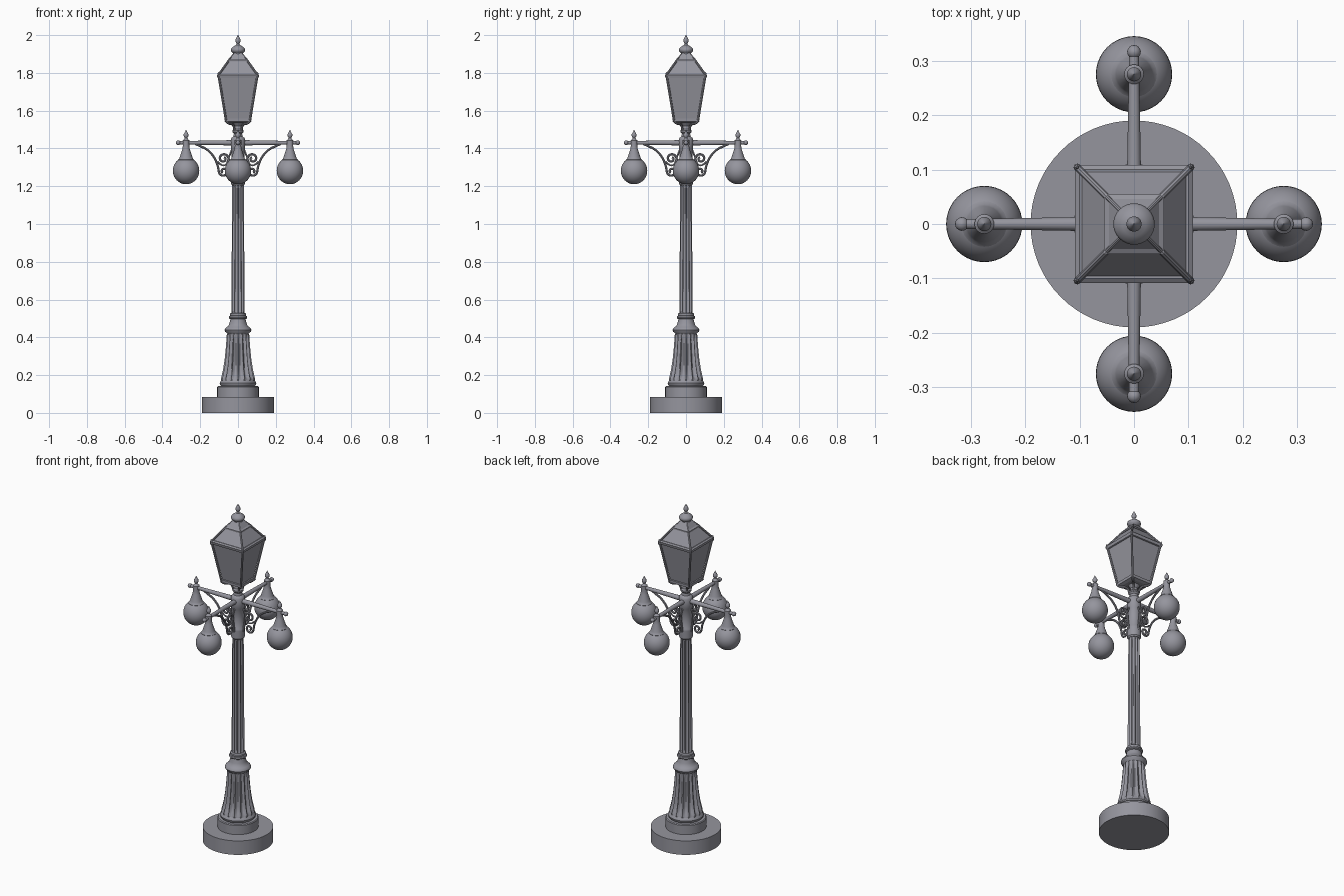
import bpy, bmesh
from math import sin, cos, pi, sqrt, radians
from mathutils import Matrix, Vector

if "Cube" in bpy.data.objects:
    bpy.data.objects.remove(bpy.data.objects["Cube"])

# Dark iron finish for every part
iron = bpy.data.materials.new("iron_grey")
iron.diffuse_color = (0.30, 0.30, 0.34, 1)
iron.use_nodes = True
iron.node_tree.nodes["Principled BSDF"].inputs["Base Color"].default_value = iron.diffuse_color


def finish(bm, name, angle=35):
    bmesh.ops.recalc_face_normals(bm, faces=bm.faces)
    me = bpy.data.meshes.new(name)
    bm.to_mesh(me)
    bm.free()
    me.materials.append(iron)
    ob = bpy.data.objects.new(name, me)
    bpy.context.collection.objects.link(ob)
    bpy.ops.object.select_all(action='DESELECT')
    ob.select_set(True)
    bpy.context.view_layer.objects.active = ob
    bpy.ops.object.shade_smooth_by_angle(angle=radians(angle))
    return ob


def lathe(name, profile, seg=48, flutes=0, square=False, x=0):
    """Revolve (radius, z[, groove depth]) rows; square makes a four-sided loft."""
    bm = bmesh.new()
    if square:
        seg = 4
    rings = []
    for row in profile:
        r, z = row[0], row[1]
        d = row[2] if len(row) > 2 else 0
        ring = []
        for i in range(seg):
            a = 2 * pi * (i + (0.5 if square else 0)) / seg
            rr = r * sqrt(2) if square else r - d * abs(sin(a * flutes / 2))
            ring.append(bm.verts.new((x + rr * cos(a), rr * sin(a), z)))
        rings.append(ring)
    for a, b in zip(rings, rings[1:]):
        for i in range(seg):
            j = (i + 1) % seg
            bm.faces.new((a[i], a[j], b[j], b[i]))
    bm.faces.new(rings[0])
    bm.faces.new(rings[-1])
    return finish(bm, name, 20 if square else 35)


def tube(name, pts, radius, smooth=True):
    """Round bar along a path, converted to mesh."""
    cu = bpy.data.curves.new(name, 'CURVE')
    cu.dimensions = '3D'
    cu.bevel_depth = radius
    cu.bevel_resolution = 2
    cu.resolution_u = 4
    cu.use_fill_caps = True
    cu.materials.append(iron)
    sp = cu.splines.new('NURBS' if smooth else 'POLY')
    sp.points.add(len(pts) - 1)
    for p, co in zip(sp.points, pts):
        p.co = (*co, 1)
    if smooth:
        sp.order_u = 3
        sp.use_endpoint_u = True
    ob = bpy.data.objects.new(name, cu)
    bpy.context.collection.objects.link(ob)
    bpy.ops.object.select_all(action='DESELECT')
    ob.select_set(True)
    bpy.context.view_layer.objects.active = ob
    bpy.ops.object.convert(target='MESH')
    ob = bpy.context.view_layer.objects.active
    bpy.ops.object.shade_smooth_by_angle(angle=radians(40))
    return ob


def spiral(cx, cz, r0, r1, a0, a1, n=12):
    out = []
    for i in range(n + 1):
        t = i / n
        a, r = radians(a0 + (a1 - a0) * t), r0 + (r1 - r0) * t
        out.append((cx + r * cos(a), 0, cz + r * sin(a)))
    return out


def ball(z, r, n=8, squash=1):
    return [(max(r * sin(pi * i / n), 0.0008), z - r * squash * cos(pi * i / n)) for i in range(n + 1)]


def around(ob, offset=(0, 0, 0)):
    """Repeat a part on all four sides."""
    base = Matrix.Translation(offset)
    ob.matrix_world = base
    for k in range(1, 4):
        c = ob.copy()
        c.name = f"{ob.name}_{k + 1}"
        bpy.context.collection.objects.link(c)
        c.matrix_world = Matrix.Rotation(k * pi / 2, 4, 'Z') @ base


# Stepped round plinth
lathe("plinth", [(0.19, 0), (0.19, 0.083)], 64)
lathe("plinth_step", [(0.11, 0.08), (0.11, 0.137), (0.106, 0.142)], 64)

# Flared fluted pedestal and its mouldings
lathe("pedestal_foot", [(0.088, 0.14), (0.095, 0.148), (0.097, 0.157), (0.092, 0.168), (0.084, 0.178)])
lathe("pedestal", [(0.089, 0.165), (0.091, 0.178, 0.004), (0.087, 0.195, 0.014), (0.079, 0.23, 0.015),
                   (0.071, 0.28, 0.014), (0.065, 0.34, 0.012), (0.061, 0.39, 0.011),
                   (0.06, 0.41, 0.006), (0.056, 0.42)], 128, 16)
lathe("pedestal_cap", [(0.052, 0.41), (0.057, 0.42), (0.068, 0.43), (0.071, 0.438), (0.068, 0.446), (0.06, 0.454),
                       (0.052, 0.46), (0.045, 0.475), (0.04, 0.496), (0.047, 0.5), (0.049, 0.506),
                       (0.047, 0.512), (0.041, 0.515), (0.043, 0.52), (0.042, 0.525), (0.035, 0.53)])

# Fluted shaft and collar
lathe("shaft", [(0.034, 0.525), (0.035, 0.545, 0.009), (0.031, 1.19, 0.008), (0.031, 1.215)], 96, 12)
lathe("collar", [(0.031, 1.205), (0.037, 1.213), (0.038, 1.26), (0.038, 1.27), (0.034, 1.276),
                 (0.034, 1.385), (0.038, 1.392), (0.038, 1.447), (0.033, 1.457), (0.024, 1.464),
                 (0.022, 1.478), (0.03, 1.487), (0.03, 1.495), (0.021, 1.503), (0.019, 1.518),
                 (0.03, 1.535), (0.045, 1.548)])

# Arm with end knob
bm = bmesh.new()
bmesh.ops.create_cone(bm, cap_ends=True, segments=20, radius1=0.014, radius2=0.009, depth=0.285,
                      matrix=Matrix.Translation((0.1675, 0, 1.43)) @ Matrix.Rotation(pi / 2, 4, 'Y'))
around(finish(bm, "arm"))
around(lathe("arm_knob", ball(1.43, 0.0125), 16, x=0.316))

# Hanging globe, hood and finial
around(lathe("globe", ball(1.282, 0.07, 20, 1.02), 40, x=0.275))
around(lathe("globe_hood", [(0.04, 1.334), (0.042, 1.341), (0.036, 1.347), (0.033, 1.356), (0.02, 1.395),
                            (0.017, 1.412), (0.018, 1.443), (0.01, 1.449), (0.007, 1.456),
                            (0.013, 1.466), (0.013, 1.474), (0.007, 1.485), (0.001, 1.498)], 24, x=0.275))

# Scrollwork brackets under each arm
around(tube("bracket", [(0.225, 0, 1.424), (0.2, 0, 1.412), (0.165, 0, 1.397), (0.13, 0, 1.362),
                        (0.108, 0, 1.315)] + spiral(0.076, 1.278, 0.027, 0.008, 10, -420), 0.006))
around(tube("scroll", [(0.034, 0, 1.25), (0.043, 0, 1.29), (0.047, 0, 1.325)]
            + spiral(0.077, 1.346, 0.029, 0.008, 190, -250), 0.006))
around(tube("scroll_leaf", [(0.034, 0, 1.39), (0.05, 0, 1.35), (0.062, 0, 1.31), (0.09, 0, 1.31),
                            (0.108, 0, 1.33)], 0.0045))

# Lantern body: inset panes, rims, corner bars, corner tips and legs
lathe("lantern_panes", [(0.059, 1.55), (0.098, 1.782)], square=True)
lathe("lantern_floor", [(0.05, 1.536), (0.066, 1.542), (0.067, 1.558), (0.06, 1.56)], square=True)
lathe("lantern_rim", [(0.099, 1.772), (0.104, 1.774), (0.108, 1.79), (0.1, 1.796)], square=True)
around(tube("corner_bar", [(0.063, 0.063, 1.545), (0.102, 0.102, 1.782)], 0.006, False))
around(lathe("corner_tip", [(0.005, 1.772), (0.007, 1.784), (0.004, 1.796), (0.001, 1.804)], 8), (0.104, 0.104, 0))
around(tube("lantern_leg", [(0.066, 0.066, 1.548), (0.054, 0.054, 1.53), (0.032, 0.032, 1.532),
                            (0.02, 0.02, 1.515), (0.017, 0.017, 1.485)], 0.006))

# Roof with ridge ribs, vent cap and finial
lathe("roof", [(0.1, 1.79), (0.05, 1.862)], square=True)
around(tube("roof_rib", [(0.103, 0.103, 1.79), (0.05, 0.05, 1.864)], 0.006, False))
lathe("roof_cap", [(0.049, 1.858), (0.055, 1.86), (0.055, 1.868), (0.046, 1.873), (0.022, 1.905)], square=True)
around(tube("cap_rib", [(0.05, 0.05, 1.868), (0.02, 0.02, 1.903)], 0.004, False))
lathe("finial", [(0.024, 1.895), (0.026, 1.905), (0.036, 1.914), (0.038, 1.922), (0.035, 1.931), (0.022, 1.941),
                 (0.01, 1.948), (0.008, 1.956), (0.013, 1.966), (0.014, 1.974), (0.009, 1.986), (0.001, 2.0)], 32)
